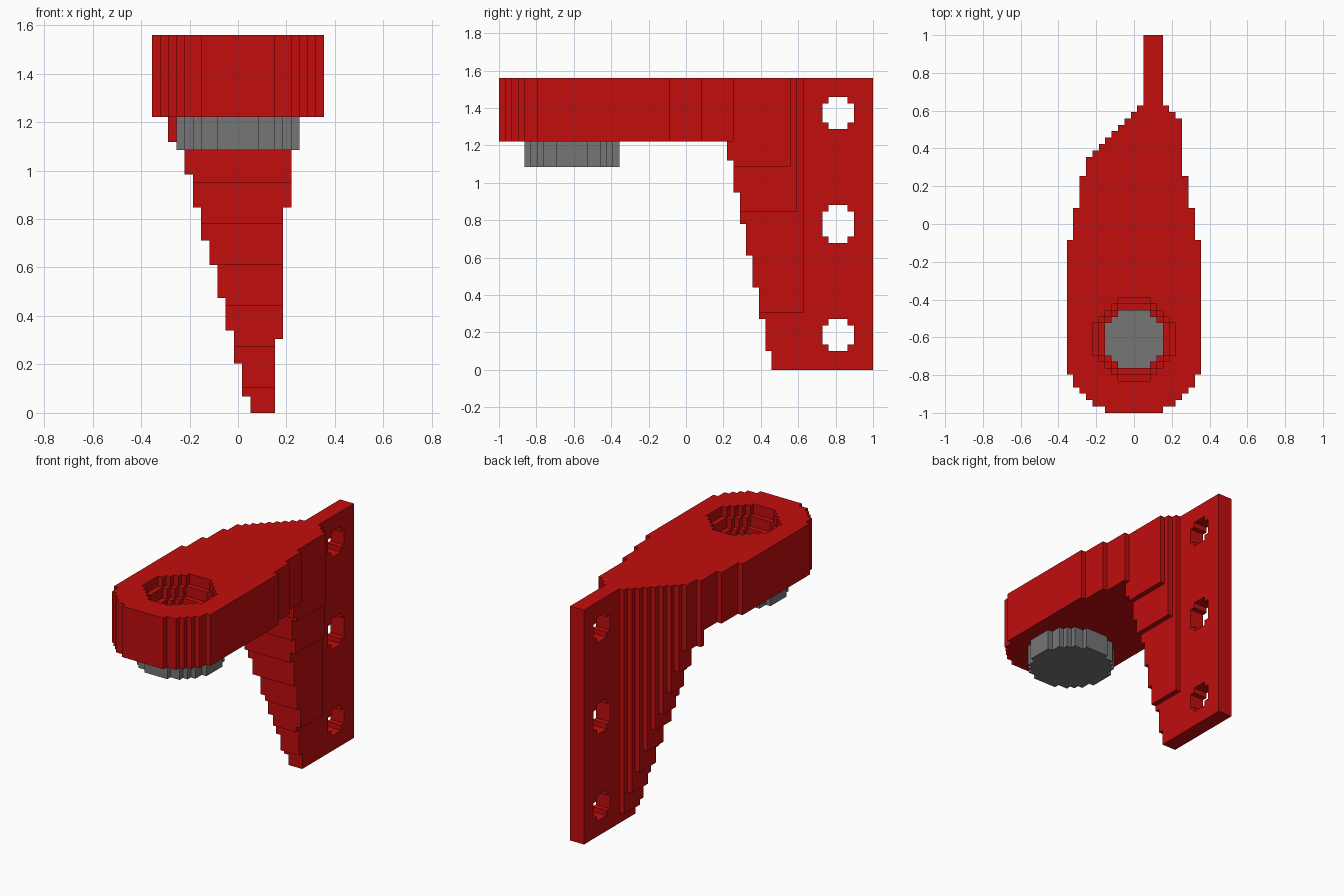
import bpy, bmesh
from mathutils import Vector

cube = bpy.data.objects.get("Cube")
if cube:
    bpy.data.objects.remove(cube, do_unlink=True)

V = 2 / 59                     # block size
NX, NY, NZ = 21, 59, 46        # grid of blocks
ARM_Z = 36                     # underside of the arm
PAD_X, PAD_Y = 10, 11          # centre block of the foot pad


def step(table, n):
    """Value of the last (start, value) entry whose start is not above n."""
    return [v for start, v in table if start <= n][-1]


# Plan outline: left and right limits along the depth
LEFT = [(0, 6), (1, 4), (2, 3), (3, 2), (4, 1), (6, 0), (27, 1), (32, 2), (37, 3)]
LEFT += [(j, j - 36) for j in range(40, 49)]
RIGHT = [(0, 15), (1, 17), (2, 18), (3, 19), (4, 20), (6, 21), (27, 20), (32, 19),
         (37, 18), (46, 17), (47, 16), (48, 15)]
# Brace limits along the height: front, left and right
BRACE_FRONT = [(0, 43), (3, 42), (8, 41), (13, 40), (18, 39), (23, 38), (28, 37), (33, 36)]
BRACE_LEFT = [(0, 12), (2, 11), (6, 10), (10, 9), (14, 8), (18, 7), (21, 6), (25, 5),
              (29, 4), (33, 2)]
BRACE_RIGHT = [(0, 15), (9, 16), (25, 17), (32, 18)]
# Screw holes: bottom and top
HOLES = [(3, 8), (20, 26), (38, 43)]
# Stepped pocket: start height and squared radius
POCKET = [(0, 20.25), (42, 30.25), (44, 40.5)]


def in_disc(i, j, r2):
    return (i - PAD_X) ** 2 + (j - PAD_Y) ** 2 <= r2


def in_screw_hole(j, k):
    for lo, hi in HOLES:
        if 51 <= j < 56 and lo <= k < hi:
            return not (j in (51, 55) and k in (lo, hi - 1))
    return False


def bracket(i, j, k):
    if not step(LEFT, j) <= i < step(RIGHT, j) or in_screw_hole(j, k):
        return False
    if k >= ARM_Z:
        return not in_disc(i, j, step(POCKET, k))
    return j >= step(BRACE_FRONT, k) and step(BRACE_LEFT, k) <= i < step(BRACE_RIGHT, k)


def foot_pad(i, j, k):
    if 32 <= k < ARM_Z:
        return in_disc(i, j, 56.25)
    return ARM_Z <= k < 41 and in_disc(i, j, 20.25)


def material(name, rgb):
    m = bpy.data.materials.new(name)
    m.use_nodes = True
    m.diffuse_color = (*rgb, 1)
    m.node_tree.nodes["Principled BSDF"].inputs["Base Color"].default_value = (*rgb, 1)
    return m


def build(name, solid, mat):
    """Skin the stepped solid with outward faces and merge the flat areas."""
    cells = {(i, j, k) for i in range(NX) for j in range(NY) for k in range(NZ)
             if solid(i, j, k)}
    bm = bmesh.new()
    verts = {}

    def vert(p):
        if p not in verts:
            verts[p] = bm.verts.new(((p[0] - NX / 2) * V, (p[1] - NY / 2) * V, p[2] * V))
        return verts[p]

    for c in cells:
        for axis in range(3):
            u, w = (axis + 1) % 3, (axis + 2) % 3
            for side in (0, 1):
                n = list(c)
                n[axis] += 2 * side - 1
                if tuple(n) in cells:
                    continue
                corners = []
                for a, b in ((0, 0), (1, 0), (1, 1), (0, 1)):
                    p = list(c)
                    p[axis] += side
                    p[u] += a
                    p[w] += b
                    corners.append(vert(tuple(p)))
                bm.faces.new(corners if side else corners[::-1])
    bmesh.ops.dissolve_limit(bm, angle_limit=0.02, verts=bm.verts[:], edges=bm.edges[:])
    me = bpy.data.meshes.new(name)
    bm.to_mesh(me)
    bm.free()
    me.materials.append(mat)
    ob = bpy.data.objects.new(name, me)
    bpy.context.collection.objects.link(ob)
    return ob


# Red bracket: arm, brace and screw plate in one piece
build("bracket", bracket, material("red", (0.54, 0.004, 0.004)))
# Grey pad under the arm, with its plug in the pocket
build("foot_pad", foot_pad, material("grey", (0.18, 0.18, 0.18)))
